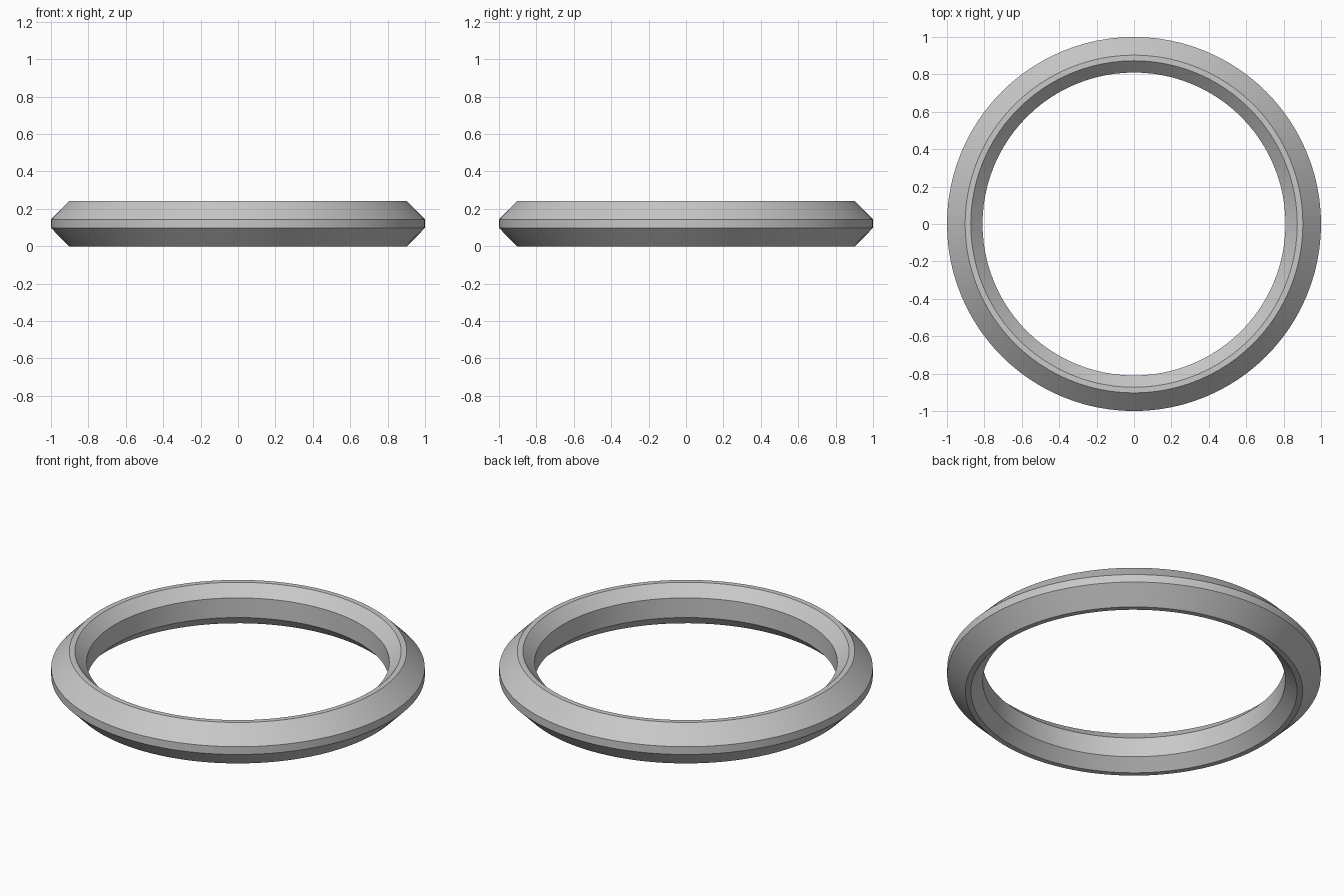
import bpy
import bmesh
import math

cube = bpy.data.objects.get("Cube")
if cube:
    bpy.data.objects.remove(cube, do_unlink=True)

# Plain grey finish
grey = bpy.data.materials.new("plain grey")
grey.use_nodes = True
colour = (0.58, 0.58, 0.58, 1)
grey.diffuse_color = colour
grey.node_tree.nodes["Principled BSDF"].inputs["Base Color"].default_value = colour

# Chamfered octagonal cross-section, as (radius, height)
HEIGHT = 0.242
lower = [(0.81, 0.063), (0.873, 0), (0.903, 0), (1, 0.098)]
profile = lower + [(r, HEIGHT - z) for r, z in reversed(lower)]

# Ring swept around the vertical axis
SIDES = 96
bm = bmesh.new()
loops = []
for i in range(SIDES):
    a = math.tau * i / SIDES
    loops.append([bm.verts.new((r * math.cos(a), r * math.sin(a), z))
                  for r, z in profile])
for i, here in enumerate(loops):
    ahead = loops[(i + 1) % SIDES]
    for j in range(len(profile)):
        k = (j + 1) % len(profile)
        bm.faces.new((here[j], ahead[j], ahead[k], here[k]))
bmesh.ops.recalc_face_normals(bm, faces=bm.faces)

mesh = bpy.data.meshes.new("chamfered_ring")
bm.to_mesh(mesh)
bm.free()
mesh.materials.append(grey)
ring = bpy.data.objects.new("chamfered_ring", mesh)
bpy.context.collection.objects.link(ring)

# Smooth around the ring, sharp along the chamfers
bpy.ops.object.select_all(action="DESELECT")
bpy.context.view_layer.objects.active = ring
ring.select_set(True)
bpy.ops.object.shade_smooth_by_angle(angle=math.radians(30))
